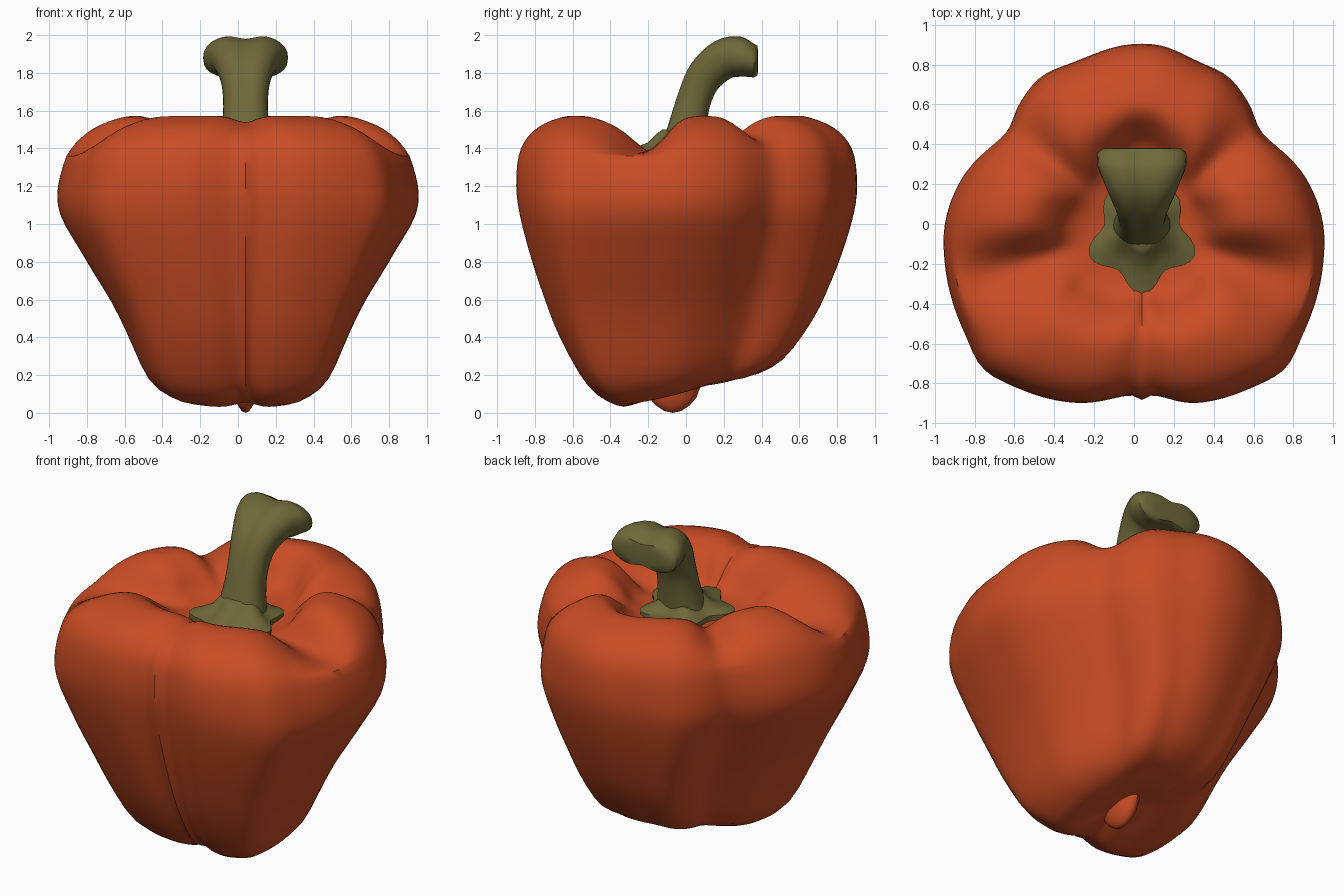
import bpy, bmesh, math
from math import sin, cos, exp, radians, pi

if "Cube" in bpy.data.objects:
    bpy.data.objects.remove(bpy.data.objects["Cube"])

def material(name, col):
    m = bpy.data.materials.new(name)
    m.diffuse_color = (*col, 1)
    m.use_nodes = True
    m.node_tree.nodes["Principled BSDF"].inputs["Base Color"].default_value = m.diffuse_color
    return m

red = material("pepper_red", (0.58, 0.072, 0.018))
green = material("stem_olive", (0.158, 0.14, 0.042))

def gauss(x, w):
    return exp(-(x / w) ** 2)

def smooth_path(pts, n):
    """Catmull-Rom curve through tuples, n steps per span."""
    out = []
    for i in range(len(pts) - 1):
        p0, p1 = pts[max(i - 1, 0)], pts[i]
        p2, p3 = pts[i + 1], pts[min(i + 2, len(pts) - 1)]
        for j in range(n):
            t = j / n
            out.append(tuple(0.5 * (2 * b + (c - a) * t + (2 * a - 5 * b + 4 * c - d) * t * t
                       + (3 * b - a - 3 * c + d) * t ** 3) for a, b, c, d in zip(p0, p1, p2, p3)))
    out.append(tuple(pts[-1]))
    return out

def loft(name, rings, mat, angle=40):
    """Skin a list of closed rings of points; end rings are capped or collapse to a point."""
    bm = bmesh.new()
    vr = [[bm.verts.new(p) for p in r] for r in rings]
    n = len(vr[0])
    for a, b in zip(vr, vr[1:]):
        for i in range(n):
            bm.faces.new((a[i], a[(i + 1) % n], b[(i + 1) % n], b[i]))
    bm.faces.new(vr[0])
    bm.faces.new(vr[-1])
    bmesh.ops.remove_doubles(bm, verts=bm.verts, dist=0.0005)
    bmesh.ops.recalc_face_normals(bm, faces=bm.faces)
    me = bpy.data.meshes.new(name)
    bm.to_mesh(me)
    bm.free()
    ob = bpy.data.objects.new(name, me)
    bpy.context.collection.objects.link(ob)
    me.materials.append(mat)
    bpy.ops.object.select_all(action='DESELECT')
    bpy.context.view_layer.objects.active = ob
    ob.select_set(True)
    bpy.ops.object.shade_smooth_by_angle(angle=radians(angle))
    return ob

# Half outline seen from above: (angle, radius), front to back
OUTLINE = [(-90, .865), (-84, .87), (-72, .945), (-54, 1.01), (-44, 1.04), (-33, 1.0),
           (-14, .962), (1, .935), (17, .876), (35, .785), (47, .83), (58, .87), (70, .87),
           (83, .9), (90, .905)]
# Side profile: (fraction of outline, height), bottom centre to top hollow
PROFILE = [(0, .07), (.12, .06), (.25, .03), (.38, .03), (.55, .13), (.72, .38), (.83, .62),
           (.91, .83), (.975, 1.04), (1, 1.2), (.985, 1.36), (.93, 1.46), (.83, 1.53),
           (.68, 1.572), (.57, 1.555), (.47, 1.49), (.38, 1.4), (.28, 1.36), (.12, 1.35), (0, 1.35)]
CURVE = smooth_path(OUTLINE, 8)

def outline(a):
    for (a0, r0), (a1, r1) in zip(CURVE, CURVE[1:]):
        if a <= a1:
            return r0 + (r1 - r0) * (a - a0) / (a1 - a0)
    return CURVE[-1][1]

def body_point(deg, s, z):
    a = 90 - abs((deg + 270) % 360 - 180)     # mirrored half angle, -90 front, 90 back
    low = max(0, 1 - z / 1.2)
    high = max(0, z - 1.22)
    r = outline(a) * s
    r *= 1 - 0.07 * low * gauss(a - 30 + 15 * low, 18)      # valley beside the back lobe
    r *= 1 + low * (0.1 * gauss(a + 42, 20) + 0.1 * gauss(a - 56, 18))  # fuller lobe corners
    if a < -89:
        r += 0.018 * min(1, s * 2)                          # thin front ridge
    if z > 1.3 and s < .9:                                  # wider hollow behind the stem
        r += 0.08 * gauss(a - 90, 24) * gauss(s - .42, .2)
    x = cos(radians(a)) * r * (1 - .13 * gauss(z - .4, .38) + .03 * gauss(z - 1.05, .15)) * (1 - .17 * high)
    if z > 1.36:                                            # grooves over the shoulders
        g = 0.9 * gauss(a + 17, 17 if a < -17 else 11)
        g = max(g, 0.5 * gauss(a - 37, 11), 0.16 * gauss(a + 90, 8))
        z = 1.36 + (z - 1.36) * (1 - g)
    ar = radians(a)
    rim = min(1, s * 3)
    z += (0.085 * (1 + sin(ar)) * rim + 0.05 * (1 - rim) + 0.035 * gauss(a + 90, 16) * rim) * low
    side = 1 if cos(radians(deg)) >= 0 else -1
    x *= side
    y = sin(ar) * r - 0.04 * (1 - s)
    if y > 0:
        y *= 1 + 0.07 * low
    return (x + 0.04 * gauss(x, 0.3), y, z)                 # crease sits right of centre

SEG = 120
loft("pepper_body", [[body_point(-90 + 360 * i / SEG, max(s, 0), z) for i in range(SEG)]
                     for s, z in smooth_path(PROFILE, 3)], red, 50)

# Blossom-end nub under the body
nub = [(.15, .15), (.125, .08), (.09, .04), (.045, .01), (0, 0)]
loft("bottom_nub", [[(.04 + .45 * r * cos(2 * pi * i / 16), -.07 + r * sin(2 * pi * i / 16), z)
                     for i in range(16)] for r, z in nub], red)

# Five-pointed leafy cap round the stem
cap = [(1.0, 1.32), (1.0, 1.385), (.8, 1.405), (.62, 1.43), (.48, 1.48), (.4, 1.5)]
rings = []
for f, z in cap:
    ring = []
    for i in range(40):
        t = 2 * pi * i / 40
        r = f * (.24 + .04 * f * cos(5 * (t + pi / 2)))
        ring.append((.04 + r * cos(t), -.02 - .05 * f + r * sin(t) + .03 * (1 - f), z))
    rings.append(ring)
loft("stem_cap", rings, green, 50)

# Bent stem: (y, z, half width, half thickness, notch) ending in two rounded lobes
STEM = [(-.02, 1.38, .15, .12, .05), (.015, 1.55, .122, .105, .08), (.05, 1.68, .12, .1, .12),
        (.105, 1.79, .14, .11, .17), (.2, 1.872, .185, .122, .22), (.29, 1.886, .222, .123, .26),
        (.36, 1.865, .222, .105, .3)]
path = smooth_path(STEM, 4)
rings = []
for k, (y, z, hw, ht, notch) in enumerate(path):
    a, b = path[max(k - 1, 0)], path[min(k + 1, len(path) - 1)]
    ty, tz = b[0] - a[0], max(b[1] - a[1], 0)
    d = math.hypot(ty, tz)
    ring = []
    for i in range(32):
        t = 2 * pi * i / 32
        off = ht * math.copysign(abs(sin(t)) ** .85, sin(t)) * (1 - notch * gauss(cos(t), .35))
        ring.append((.04 + hw * cos(t), y - off * tz / d, z + off * ty / d))
    rings.append(ring)
# rounded cut end
end = rings[-1]
for f, dy in ((.88, .018), (.5, .022)):
    rings.append([(.04 + (x - .04) * f, .36 + dy, 1.865 + (z - 1.865) * f) for x, y, z in end])
loft("stem", rings, green, 50)
